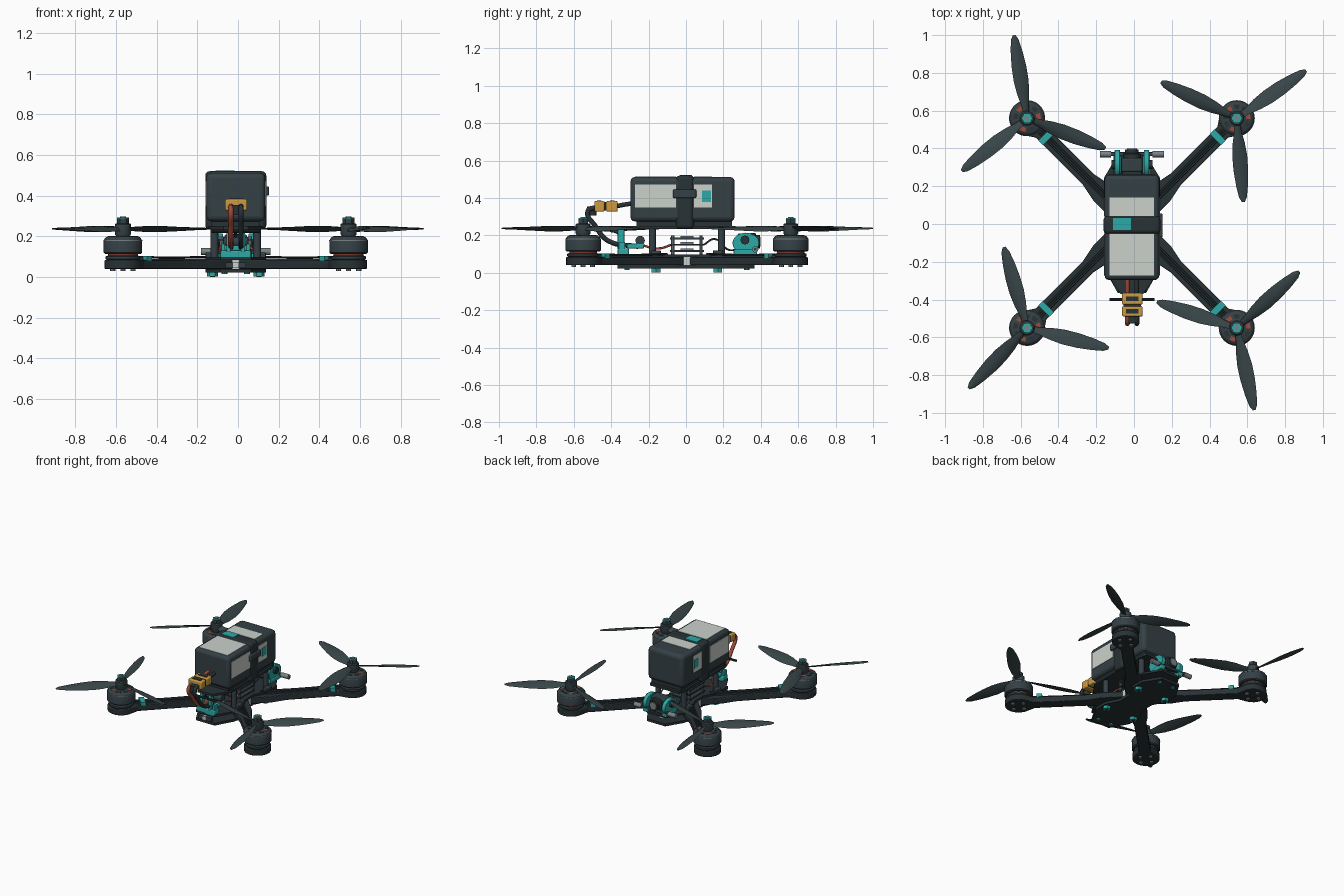
import bpy, bmesh
from math import sin, cos, pi, radians
from mathutils import Matrix, Vector

if "Cube" in bpy.data.objects:
    bpy.data.objects.remove(bpy.data.objects["Cube"])

OFFSET = Vector((-0.011, 0.005, 0))


def material(name, r, g, b):
    m = bpy.data.materials.new(name)
    m.use_nodes = True
    m.diffuse_color = (r, g, b, 1)
    m.node_tree.nodes["Principled BSDF"].inputs["Base Color"].default_value = (r, g, b, 1)
    return m


SLATE = material("slate", 0.035, 0.052, 0.06)
CARBON = material("carbon black", 0.022, 0.032, 0.036)
PROP = material("propeller grey", 0.04, 0.06, 0.066)
TEAL = material("teal", 0.025, 0.4, 0.38)
LIGHT = material("light grey", 0.6, 0.64, 0.6)
AMBER = material("amber", 0.6, 0.32, 0.05)
RED = material("rust red", 0.35, 0.07, 0.04)
STEEL = material("steel", 0.2, 0.23, 0.24)


def finish(name, bm, mat, loc=(0, 0, 0), bevel=0, smooth=True):
    bmesh.ops.recalc_face_normals(bm, faces=bm.faces)
    me = bpy.data.meshes.new(name)
    bm.to_mesh(me)
    bm.free()
    me.materials.append(mat)
    ob = bpy.data.objects.new(name, me)
    ob.location = Vector(loc) + OFFSET
    bpy.context.collection.objects.link(ob)
    if bevel:
        mod = ob.modifiers.new("bevel", "BEVEL")
        mod.width, mod.segments, mod.limit_method = bevel, 3, "ANGLE"
    if smooth:
        bpy.ops.object.select_all(action="DESELECT")
        ob.select_set(True)
        bpy.context.view_layer.objects.active = ob
        bpy.ops.object.shade_smooth_by_angle(angle=radians(35))
    return ob


def box(name, lo, hi, mat, bevel=0, turn=0):
    lo, hi = Vector(lo), Vector(hi)
    bm = bmesh.new()
    bmesh.ops.create_cube(bm, size=1, matrix=Matrix.Diagonal((*(hi - lo), 1)))
    ob = finish(name, bm, mat, (lo + hi) / 2, bevel)
    ob.rotation_euler.z = turn
    return ob


def lathe(name, loc, profile, mat, axis="Z", segs=32):
    """Solid of revolution from (radius, height) points."""
    bm = bmesh.new()
    rings = [[bm.verts.new((r * cos(2 * pi * i / segs), r * sin(2 * pi * i / segs), z))
              for i in range(segs)] for r, z in profile]
    for a, b in zip(rings, rings[1:]):
        for i in range(segs):
            j = (i + 1) % segs
            bm.faces.new((a[i], a[j], b[j], b[i]))
    bm.faces.new(rings[0])
    bm.faces.new(rings[-1])
    ob = finish(name, bm, mat, loc)
    ob.rotation_euler = {"Z": (0, 0, 0), "X": (0, pi / 2, 0), "Y": (-pi / 2, 0, 0)}[axis]
    return ob


def rod(name, loc, r, h, mat, axis="Z", segs=20):
    return lathe(name, loc, [(r, 0), (r, h)], mat, axis, segs)


def plate(name, outline, z0, z1, mat, matrix=Matrix(), bevel=0):
    bm = bmesh.new()
    f = bm.faces.new([bm.verts.new((x, y, z0)) for x, y in outline])
    ext = bmesh.ops.extrude_face_region(bm, geom=[f])["geom"]
    bmesh.ops.translate(bm, vec=(0, 0, z1 - z0), verts=[v for v in ext if isinstance(v, bmesh.types.BMVert)])
    bmesh.ops.transform(bm, matrix=matrix, verts=bm.verts)
    return finish(name, bm, mat, bevel=bevel)


def mirrored(half):
    """Complete an outline given its +x side from front to back."""
    return half + [(-x, y) for x, y in reversed(half)]


def cable(name, points, r, mat):
    cu = bpy.data.curves.new(name, "CURVE")
    cu.dimensions, cu.bevel_depth, cu.bevel_resolution, cu.use_fill_caps = "3D", r, 2, True
    cu.resolution_u = 6
    sp = cu.splines.new("BEZIER")
    sp.bezier_points.add(len(points) - 1)
    for bp, p in zip(sp.bezier_points, points):
        bp.co = p
        bp.handle_left_type = bp.handle_right_type = "AUTO"
    cu.materials.append(mat)
    ob = bpy.data.objects.new(name, cu)
    ob.location = OFFSET
    bpy.context.collection.objects.link(ob)


# Radius, chord and pitch along one propeller blade
BLADE = [(0.02, 0.035, 32), (0.07, 0.045, 30), (0.13, 0.07, 25), (0.2, 0.084, 20), (0.28, 0.08, 15),
         (0.36, 0.063, 11), (0.42, 0.042, 9), (0.445, 0.015, 8)]


def propeller(name, loc, start, hand):
    bm = bmesh.new()
    for k in range(3):
        spin = Matrix.Rotation(radians(start + k * 120), 3, "Z")
        rings = []
        for r, chord, pitch in BLADE:
            tilt = Matrix.Rotation(radians(pitch * hand), 3, "X")
            t = 0.004 + 0.06 * chord
            section = [(-0.5, 0), (-0.2, 0.9), (0.15, 0.8), (0.5, 0), (0.15, -0.4), (-0.2, -0.4)]
            rings.append([bm.verts.new(spin @ (Vector((r, 0, 0)) + tilt @ Vector((0, u * chord * hand, v * t))))
                          for u, v in section])
        for a, b in zip(rings, rings[1:]):
            for i in range(6):
                bm.faces.new((a[i], a[i - 1], b[i - 1], b[i]))
        bm.faces.new(rings[0])
        bm.faces.new(rings[-1])
    finish(name, bm, PROP, loc)


# Four arms, each with motor, propeller and wiring
ARM = 0.555
pad = [(0.785 + 0.092 * cos(a), 0.092 * sin(a)) for a in [radians(-130 + 20 * i) for i in range(14)]]
arm_outline = [(0.04, -0.06), (0.23, -0.06), (0.33, -0.04), (0.68, -0.04)] + pad + \
              [(0.68, 0.04), (0.33, 0.04), (0.23, 0.06), (0.04, 0.06)]
corners = {"back_right": (-1, 1, 99, 1), "back_left": (1, 1, 34.5, -1),
           "front_right": (-1, -1, 106, -1), "front_left": (1, -1, 42, 1)}
for tag, (sx, sy, start, hand) in corners.items():
    angle = {(1, 1): 45, (-1, 1): 135, (-1, -1): 225, (1, -1): 315}[sx, sy]
    turn = Matrix.Rotation(radians(angle), 4, "Z")
    mx, my = sx * ARM, sy * ARM
    plate(tag + "_arm", arm_outline, 0.04, 0.083, CARBON, turn, 0.005)
    plate(tag + "_arm_rib", [(0.2, -0.018), (0.69, -0.018), (0.69, 0.018), (0.2, 0.018)], 0.083, 0.092, SLATE, turn)
    for side in (-0.011, 0, 0.011):
        cable(tag + "_motor_wire", [turn @ Vector(p) for p in ((0.16, side, 0.1), (0.45, side, 0.096), (0.72, side, 0.1))],
              0.0045, CARBON)
    plate(tag + "_wire_clip", [(0.625, -0.042), (0.66, -0.042), (0.66, 0.042), (0.625, 0.042)], 0.08, 0.104, TEAL, turn)
    # Motor: base, windings, bell
    lathe(tag + "_motor_base", (mx, my, 0.083), [(0.08, 0), (0.085, 0.006), (0.085, 0.018), (0.07, 0.024)], SLATE)
    rod(tag + "_windings", (mx, my, 0.1), 0.074, 0.025, RED)
    lathe(tag + "_motor_bell", (mx, my, 0.114),
          [(0.088, 0), (0.095, 0.006), (0.095, 0.062), (0.088, 0.078), (0.076, 0.086)], SLATE, segs=40)
    lathe(tag + "_bell_band", (mx, my, 0.178), [(0.0955, 0), (0.0955, 0.004)], STEEL, segs=40)
    for k in range(9):
        a = radians(40 * k + 10)
        window = Matrix.Translation((mx, my, 0)) @ Matrix.Rotation(a, 4, "Z")
        plate(tag + "_bell_window", [(0.05, -0.012), (0.072, -0.016), (0.072, 0.016), (0.05, 0.012)],
              0.199, 0.202, RED if k % 3 == 0 else CARBON, window)
    # Hub, nut and propeller
    lathe(tag + "_hub", (mx, my, 0.198), [(0.032, 0), (0.04, 0.012), (0.04, 0.06), (0.034, 0.066)], PROP, segs=24)
    rod(tag + "_nut", (mx, my, 0.262), 0.03, 0.026, SLATE, segs=6)
    rod(tag + "_nut_cap", (mx, my, 0.288), 0.029, 0.004, TEAL, segs=6)
    rod(tag + "_shaft", (mx, my, 0.262), 0.014, 0.036, STEEL, segs=12)
    propeller(tag + "_propeller", (mx, my, 0.236), start, hand)
    for k in range(4):
        a = radians(90 * k)
        rod(tag + "_motor_screw", (mx + 0.05 * cos(a), my + 0.05 * sin(a), 0.03), 0.013, 0.012, STEEL, segs=8)
    # Frame posts and screws
    rod(tag + "_standoff", (sx * 0.105, sy * 0.185, 0.09), 0.019, 0.15, SLATE, segs=12)
    rod(tag + "_frame_foot", (sx * 0.115, sy * 0.165, 0.002), 0.027, 0.022, TEAL, segs=6)
    rod(tag + "_frame_screw", (sx * 0.115, sy * 0.165, 0), 0.012, 0.01, CARBON, segs=8)
    rod(tag + "_end_screw", (sx * 0.055, sy * 0.32, 0.014), 0.014, 0.008, TEAL, segs=8)
    box(tag + "_frame_lug", (sx * 0.13 - 0.018, sy * 0.165 - 0.025, 0.083),
        (sx * 0.13 + 0.018, sy * 0.165 + 0.025, 0.12), SLATE, 0.005)

# Frame plates
hull = mirrored([(0.075, -0.37), (0.148, -0.24), (0.148, -0.14), (0.1, -0.05), (0.1, 0.05),
                 (0.148, 0.14), (0.148, 0.24), (0.075, 0.36)])
plate("bottom_plate", hull, 0.022, 0.04, CARBON)
plate("middle_plate", hull, 0.083, 0.098, CARBON)
plate("top_plate", mirrored([(0.06, -0.375), (0.125, -0.28), (0.135, -0.2), (0.135, 0.2), (0.12, 0.26)]),
      0.234, 0.25, CARBON)
box("side_spacer", (-0.102, -0.018, 0.04), (0.102, 0.018, 0.083), LIGHT)
box("end_spacer", (-0.018, -0.3, 0.04), (0.018, 0.3, 0.083), LIGHT)

# Electronics stack
for z, mat in ((0.112, SLATE), (0.145, CARBON), (0.178, SLATE)):
    box("circuit_board", (-0.085, -0.09, z), (0.085, 0.09, z + 0.009), mat)
    box("circuit_chip", (-0.035, -0.035, z + 0.009), (0.035, 0.035, z + 0.018), STEEL)
for x in (-0.07, 0.07):
    for y in (-0.075, 0.075):
        rod("stack_post", (x, y, 0.098), 0.009, 0.1, STEEL, segs=8)
    cable("signal_wire", [(x, 0.09, 0.15), (x * 1.2, 0.15, 0.18), (x, 0.23, 0.12), (x / 2, 0.3, 0.15)], 0.005, CARBON)
    cable("board_wire", [(x, -0.08, 0.15), (x * 1.2, -0.15, 0.13), (x / 2, -0.25, 0.15)], 0.006, RED)
box("capacitor_tray", (-0.065, -0.32, 0.13), (0.065, -0.23, 0.155), TEAL, 0.006)
rod("capacitor", (-0.06, -0.25, 0.172), 0.025, 0.12, SLATE, "X")

# Battery with strap, labels and pad
box("battery_pad", (-0.12, -0.27, 0.25), (0.12, 0.24, 0.28), CARBON)
box("battery", (-0.145, -0.302, 0.274), (0.145, 0.255, 0.512), SLATE, 0.025)
box("strap", (-0.15, -0.058, 0.234), (0.15, 0.037, 0.52), CARBON, 0.02)
box("strap_buckle", (0.14, -0.075, 0.4), (0.163, 0.05, 0.445), SLATE, 0.006)
box("strap_tag", (-0.1, -0.038, 0.515), (-0.005, 0.028, 0.523), TEAL)
for y0, y1 in ((-0.278, -0.058), (0.037, 0.135)):
    box("top_label", (-0.118, y0, 0.508), (0.117, y1, 0.515), LIGHT)
    for s in (-1, 1):
        x0, x1 = sorted((s * 0.141, s * 0.148))
        box("side_label", (x0, y0, 0.35), (x1, y1, 0.472), LIGHT)
for s in (-1, 1):
    x0, x1 = sorted((s * 0.142, s * 0.15))
    box("side_label_tag", (x0, 0.08, 0.378), (x1, 0.128, 0.44), TEAL)

# Power connector and leads
for y0, y1 in ((-0.495, -0.44), (-0.432, -0.37)):
    box("power_connector", (-0.052, y0, 0.326), (0.056, y1, 0.383), AMBER, 0.008)
box("connector_seam", (-0.045, -0.45, 0.332), (0.048, -0.42, 0.378), CARBON)
for y in (-0.468, -0.4):
    box("connector_slot", (-0.032, y - 0.012, 0.381), (0.036, y + 0.012, 0.386), CARBON)
for x, mat in ((-0.024, RED), (0.026, CARBON)):
    cable("battery_lead", [(x, -0.29, 0.37), (x, -0.33, 0.365), (x, -0.38, 0.355)], 0.012, mat)
    cable("power_lead", [(x, -0.48, 0.35), (x, -0.53, 0.33), (x, -0.49, 0.25), (x, -0.42, 0.17), (x, -0.26, 0.14)],
          0.013, mat)
rod("lead_sleeve", (0, -0.508, 0.305), 0.025, 0.05, CARBON)

# Front bracket with antennas
box("front_bracket", (-0.075, -0.37, 0.083), (0.075, -0.31, 0.13), TEAL, 0.008)
box("front_light", (-0.05, -0.376, 0.045), (0.05, -0.35, 0.072), SLATE)
box("front_lens", (-0.014, -0.38, 0.045), (0.014, -0.36, 0.072), LIGHT)
for s in (-1, 1):
    box("bracket_post", (s * 0.035 - 0.011, -0.37, 0.12), (s * 0.035 + 0.011, -0.335, 0.235), TEAL, 0.005)
    box("bracket_cheek", (s * 0.062 - 0.01, -0.365, 0.12), (s * 0.062 + 0.01, -0.33, 0.165), TEAL, 0.004)
rod("front_antenna_bar", (-0.12, -0.405, 0.225), 0.008, 0.24, CARBON, "X", 10)
cable("antenna_stalk", [(0, -0.35, 0.2), (0, -0.38, 0.22), (0, -0.405, 0.225)], 0.009, CARBON)

# Rear camera cage: rounded cheeks, camera and cross rods
cheek = [(0.315 + 0.072 * cos(a), 0.158 + 0.056 * sin(a)) for a in [2 * pi * i / 16 for i in range(16)]]
for s in (-1, 1):
    upright = Matrix(((0, 0, 1, s * 0.077), (1, 0, 0, 0), (0, 1, 0, 0), (0, 0, 0, 1)))
    plate("camera_cheek", cheek, -0.014, 0.014, TEAL, upright, 0.004)
    box("cheek_foot", (s * 0.077 - 0.02, 0.25, 0.095), (s * 0.077 + 0.02, 0.375, 0.125), TEAL, 0.005)
    rod("cheek_screw", (s * 0.098 - 0.01, 0.31, 0.175), 0.024, 0.02, CARBON, "X", 12)
box("camera_body", (-0.055, 0.27, 0.11), (0.055, 0.345, 0.21), SLATE, 0.01)
lathe("camera_lens", (0, 0.34, 0.165), [(0.048, 0), (0.048, 0.025), (0.036, 0.03), (0.036, 0.05)], CARBON, "Y")
rod("lens_glass", (0, 0.39, 0.165), 0.026, 0.004, STEEL, "Y")
box("rear_crossbar", (-0.165, 0.355, 0.115), (0.17, 0.375, 0.135), SLATE, 0.004)
for s in (-1, 1):
    rod("antenna_tip", (s * 0.14 - 0.03, 0.365, 0.125), 0.017, 0.06, STEEL, "X", 12)
